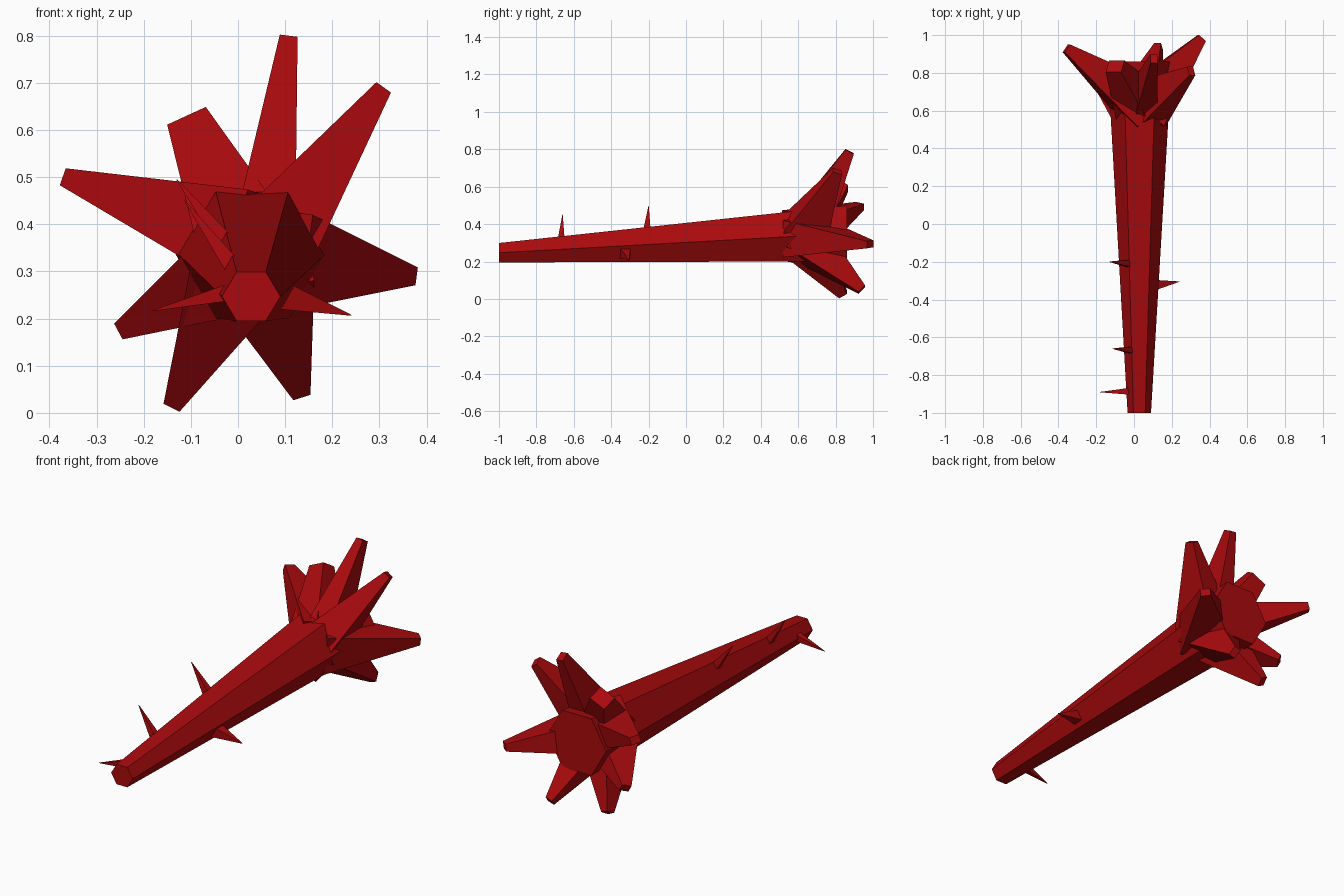
import bpy
import bmesh
import math
from mathutils import Vector

cube = bpy.data.objects.get("Cube")
if cube:
    bpy.data.objects.remove(cube, do_unlink=True)

# Single deep red material
red = bpy.data.materials.new("deep_red")
red.use_nodes = True
color = (0.40, 0.003, 0.004, 1)
red.diffuse_color = color
bsdf = next(n for n in red.node_tree.nodes if n.type == "BSDF_PRINCIPLED")
bsdf.inputs["Base Color"].default_value = color
bsdf.inputs["Roughness"].default_value = 0.8


def loft(name, start, end):
    """Closed solid between two matching rings of points."""
    bm = bmesh.new()
    a = [bm.verts.new(p) for p in start]
    b = [bm.verts.new(p) for p in end]
    bm.faces.new(a)
    bm.faces.new(b)
    n = len(a)
    for i in range(n):
        j = (i + 1) % n
        bm.faces.new((a[i], a[j], b[j], b[i]))
    bmesh.ops.recalc_face_normals(bm, faces=bm.faces)
    mesh = bpy.data.meshes.new(name)
    bm.to_mesh(mesh)
    bm.free()
    mesh.materials.append(red)
    obj = bpy.data.objects.new(name, mesh)
    bpy.context.collection.objects.link(obj)


def hexagon(x, y, z, rx, rz):
    """Flat-topped hexagon facing along y."""
    return [Vector((x + rx * math.cos(i * math.pi / 3), y,
                    z + rz * math.sin(i * math.pi / 3))) for i in range(6)]


def spike(name, base, tip, base_half, tip_half):
    """Four-sided tapered spike; halves are (width, depth)."""
    base, tip = Vector(base), Vector(tip)
    axis = (tip - base).normalized()
    side = axis.cross(Vector((0, 1, 0))).normalized()
    deep = axis.cross(side)

    def ring(c, half):
        return [c + side * half[0] * s + deep * half[1] * d
                for s, d in ((1, 1), (-1, 1), (-1, -1), (1, -1))]

    loft(name, ring(base, base_half), ring(tip, tip_half))


# Tapered six-sided trunk
loft("trunk", hexagon(0.028, -1, 0.247, 0.062, 0.06),
     hexagon(0.03, 0.86, 0.35, 0.17, 0.172))

# Crown of blunt spikes rooted inside the trunk: name, base, tip, base halves
crown = [
    ("top_spike", (0.05, 0.63, 0.335), (0.106, 0.875, 0.788), (0.065, 0.12)),
    ("upper_left_spike", (0.055, 0.62, 0.335), (0.303, 0.81, 0.682), (0.09, 0.13)),
    ("left_spike", (0.04, 0.61, 0.335), (0.36, 0.985, 0.292), (0.10, 0.14)),
    ("lower_left_spike", (0.04, 0.62, 0.335), (0.13, 0.94, 0.05), (0.10, 0.12)),
    ("lower_right_spike", (0.02, 0.62, 0.335), (0.135 * -1, 0.84, 0.023), (0.10, 0.12)),
    ("right_spike", (0.02, 0.61, 0.32), (-0.24, 0.845, 0.18), (0.088, 0.13)),
    ("upper_right_spike", (0.06, 0.62, 0.355), (-0.358, 0.93, 0.496), (0.10, 0.13)),
]
for name, base, tip, half in crown:
    spike(name, base, tip, half, (0.019, 0.025))

# Broad blunt spike of the crown
spike("broad_spike", (0.015, 0.64, 0.36), (-0.1, 0.835, 0.61),
      (0.09, 0.11), (0.045, 0.038))

# Thin sharp thorns along the trunk
thorns = [
    ((-0.01, -0.21, 0.34), (-0.13, -0.2, 0.495), 0.022),
    ((0, -0.668, 0.295), (-0.113, -0.66, 0.45), 0.02),
    ((0, -0.885, 0.26), (-0.18, -0.89, 0.217), 0.02),
    ((0.09, -0.325, 0.25), (0.24, -0.305, 0.207), 0.03),
]
for i, (base, tip, half) in enumerate(thorns):
    spike(f"thorn_{i + 1}", base, tip, (half, half), (0.001, 0.001))
